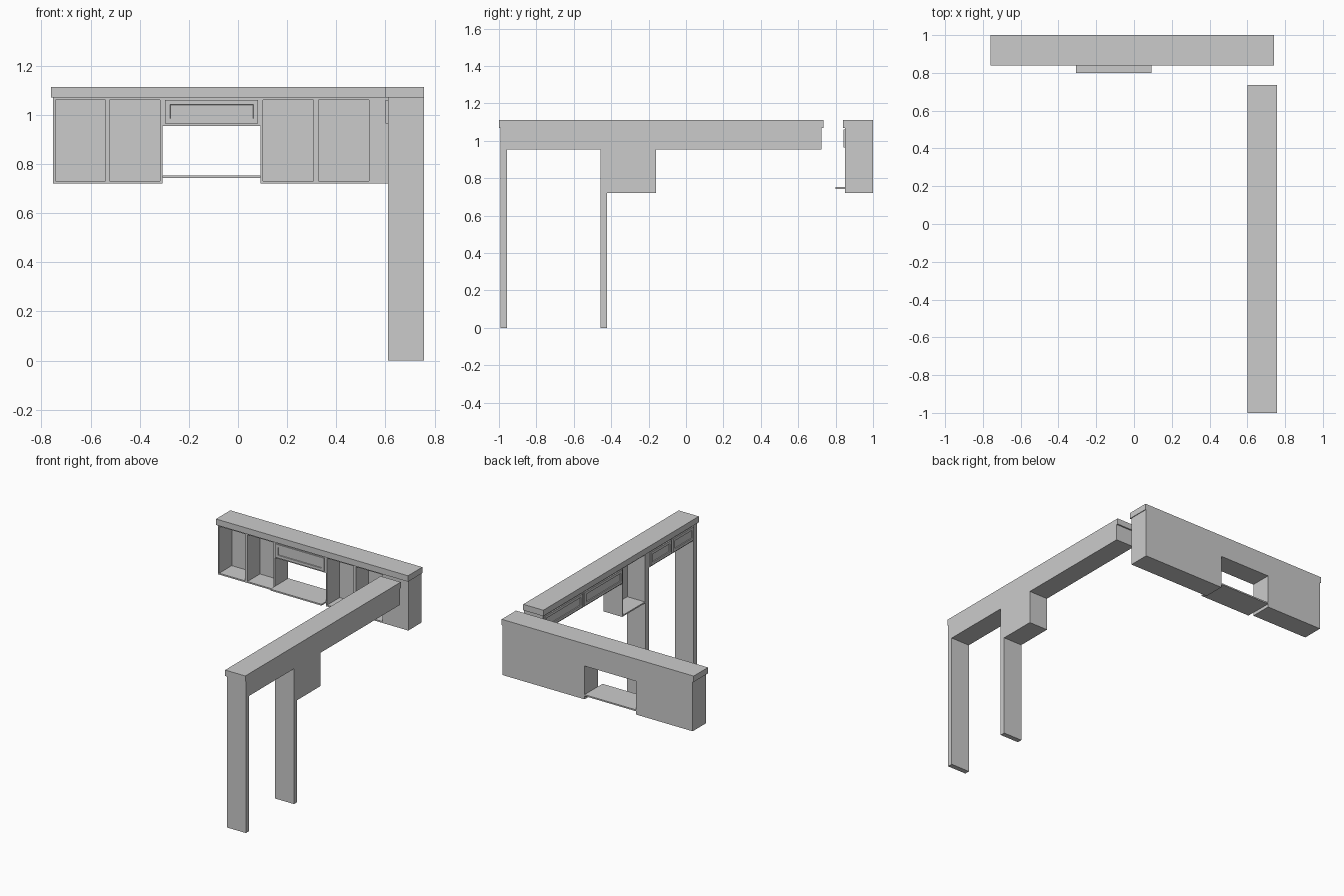
import bpy, bmesh
from mathutils import Vector, Matrix

if "Cube" in bpy.data.objects:
    bpy.data.objects.remove(bpy.data.objects["Cube"])


def box_mesh(x0, x1, y0, y1, z0, z1):
    bm = bmesh.new()
    size = Matrix.Diagonal((x1 - x0, y1 - y0, z1 - z0, 1))
    mid = Matrix.Translation(((x0 + x1) / 2, (y0 + y1) / 2, (z0 + z1) / 2))
    bmesh.ops.create_cube(bm, size=1, matrix=mid @ size)
    return bm


def finish(name, bm):
    me = bpy.data.meshes.new(name)
    bm.normal_update()
    bm.to_mesh(me)
    bm.free()
    ob = bpy.data.objects.new(name, me)
    bpy.context.collection.objects.link(ob)
    return ob


def box(name, *b):
    return finish(name, box_mesh(*b))


def drawer_front(name, facing, *b):
    # slab with a recessed centre panel on the side that faces the user
    bm = box_mesh(*b)
    bm.normal_update()
    front = [f for f in bm.faces if f.normal.dot(Vector(facing)) > 0.9]
    bmesh.ops.inset_region(bm, faces=front, thickness=0.027)
    bmesh.ops.inset_region(bm, faces=front, thickness=0.002, depth=-0.006)
    return finish(name, bm)


# --- Back desk ---
Y0, Y1, ZB, ZT = 0.85, 1.0, 0.72, 1.07
box("back_desk_top", -0.76, 0.74, 0.84, Y1, ZT, 1.112)
box("back_desk_corner_block", 0.532, 0.735, Y0, Y1, ZB, ZT)

# open shelf units either side of the knee space
for side, x0, walls in (
        ("left", -0.752, [(-0.752, -0.742), (-0.54, -0.522), (-0.317, -0.308)]),
        ("right", 0.092, [(0.092, 0.101), (0.307, 0.328)])):
    x1 = -0.308 if side == "left" else 0.532
    box(side + "_unit_back", x0, x1, 0.99, Y1, ZB, ZT)
    box(side + "_unit_floor", x0, x1, Y0, 0.99, ZB, ZB + 0.01)
    box(side + "_unit_ceiling", x0, x1, Y0, 0.99, ZT - 0.01, ZT)
    for i, (a, c) in enumerate(walls):
        box(f"{side}_unit_wall_{i}", a, c, Y0, 0.99, ZB + 0.01, ZT - 0.01)

# drawer over the knee space, and the tray below it
box("centre_drawer_box", -0.308, 0.092, Y0, Y1, 0.955, ZT)
drawer_front("centre_drawer_front", (0, -1, 0), -0.296, 0.082, 0.841, Y0, 0.965, 1.06)
box("pull_out_tray", -0.308, 0.092, 0.80, Y1, 0.743, 0.753)

# --- Side desk ---
X0, X1 = 0.61, 0.757
box("side_desk_top", 0.60, X1, -1.0, 0.735, ZT, 1.112)
for name, y0, y1 in (("front_leg", -0.993, -0.957), ("inner_leg", -0.457, -0.422)):
    box(name, X0, X1, y0, y1, 0, ZT)

# aprons with two drawers each
for name, y0, y1 in (("front", -0.957, -0.457), ("rear", -0.16, 0.725)):
    box(name + "_apron", X0, X1, y0, y1, 0.955, ZT)
    half = (y1 - y0) / 2
    for i in range(2):
        a = y0 + i * half
        drawer_front(f"{name}_drawer_{i}", (-1, 0, 0), 0.601, X0,
                     a + 0.01, a + half - 0.01, 0.965, 1.06)

# open cubby between the drawers
box("cubby_back", X1 - 0.01, X1, -0.422, -0.16, ZB, ZT)
box("cubby_floor", X0, X1 - 0.01, -0.422, -0.16, ZB, ZB + 0.01)
box("cubby_ceiling", X0, X1 - 0.01, -0.422, -0.16, ZT - 0.01, ZT)
for i, y in enumerate((-0.422, -0.17)):
    box(f"cubby_wall_{i}", X0, X1 - 0.01, y, y + 0.01, ZB + 0.01, ZT - 0.01)
